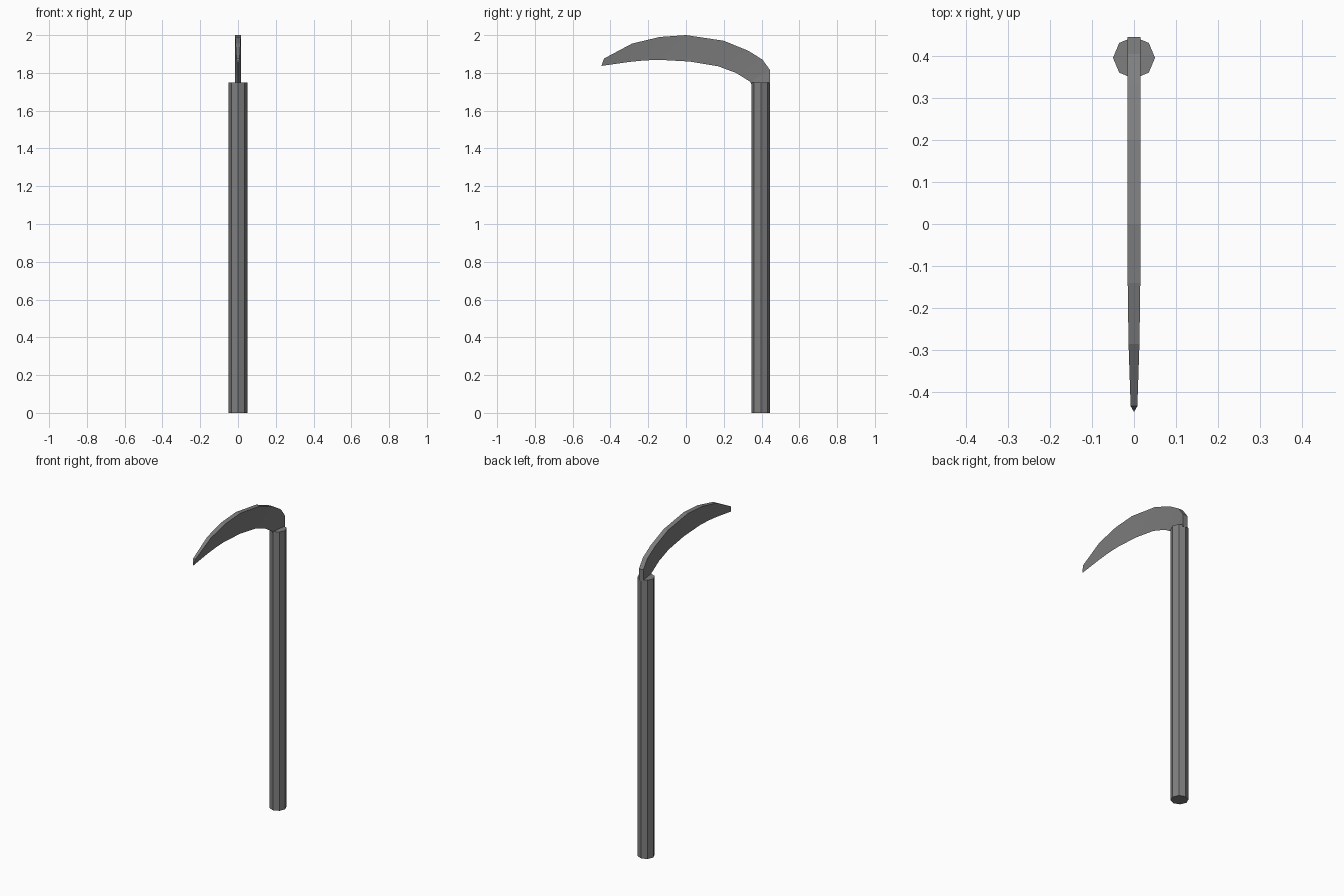
import bpy
import bmesh

cube = bpy.data.objects.get("Cube")
if cube:
    bpy.data.objects.remove(cube, do_unlink=True)

grey = bpy.data.materials.new("dark grey metal")
grey.use_nodes = True
COLOUR = (0.21, 0.21, 0.21, 1)
grey.diffuse_color = COLOUR
grey.node_tree.nodes["Principled BSDF"].inputs["Base Color"].default_value = COLOUR


def finish(name, bm):
    bmesh.ops.recalc_face_normals(bm, faces=bm.faces)
    mesh = bpy.data.meshes.new(name)
    bm.to_mesh(mesh)
    bm.free()
    mesh.materials.append(grey)
    obj = bpy.data.objects.new(name, mesh)
    bpy.context.collection.objects.link(obj)
    return obj


# Handle: plain eight-sided pole
bm = bmesh.new()
bmesh.ops.create_cone(bm, cap_ends=True, segments=8, radius1=0.05, radius2=0.05, depth=1.75)
bmesh.ops.translate(bm, verts=bm.verts, vec=(0, 0.396, 0.875))
finish("handle", bm)

# Blade: wedge sections (spine y, z, half thickness, cutting edge y, z)
SECTIONS = [
    (0.445, 1.74, 0.015, 0.345, 1.74),
    (0.445, 1.815, 0.015, 0.34, 1.753),
    (0.405, 1.87, 0.015, 0.265, 1.80),
    (0.33, 1.917, 0.015, 0.17, 1.835),
    (0.20, 1.97, 0.015, 0.02, 1.86),
    (0.00, 2.00, 0.015, -0.14, 1.869),
    (-0.14, 1.99, 0.015, -0.22, 1.866),
    (-0.286, 1.955, 0.013, -0.30, 1.858),
    (-0.434, 1.876, 0.008, -0.448, 1.837),
]
bm = bmesh.new()
rings = [[bm.verts.new(p) for p in ((-t, y, z), (t, y, z), (0, ey, ez))]
         for y, z, t, ey, ez in SECTIONS]
for a, b in zip(rings, rings[1:]):
    for i in range(3):
        j = (i + 1) % 3
        bm.faces.new((a[i], a[j], b[j], b[i]))
bm.faces.new(rings[0])
bm.faces.new(rings[-1])
finish("blade", bm)
